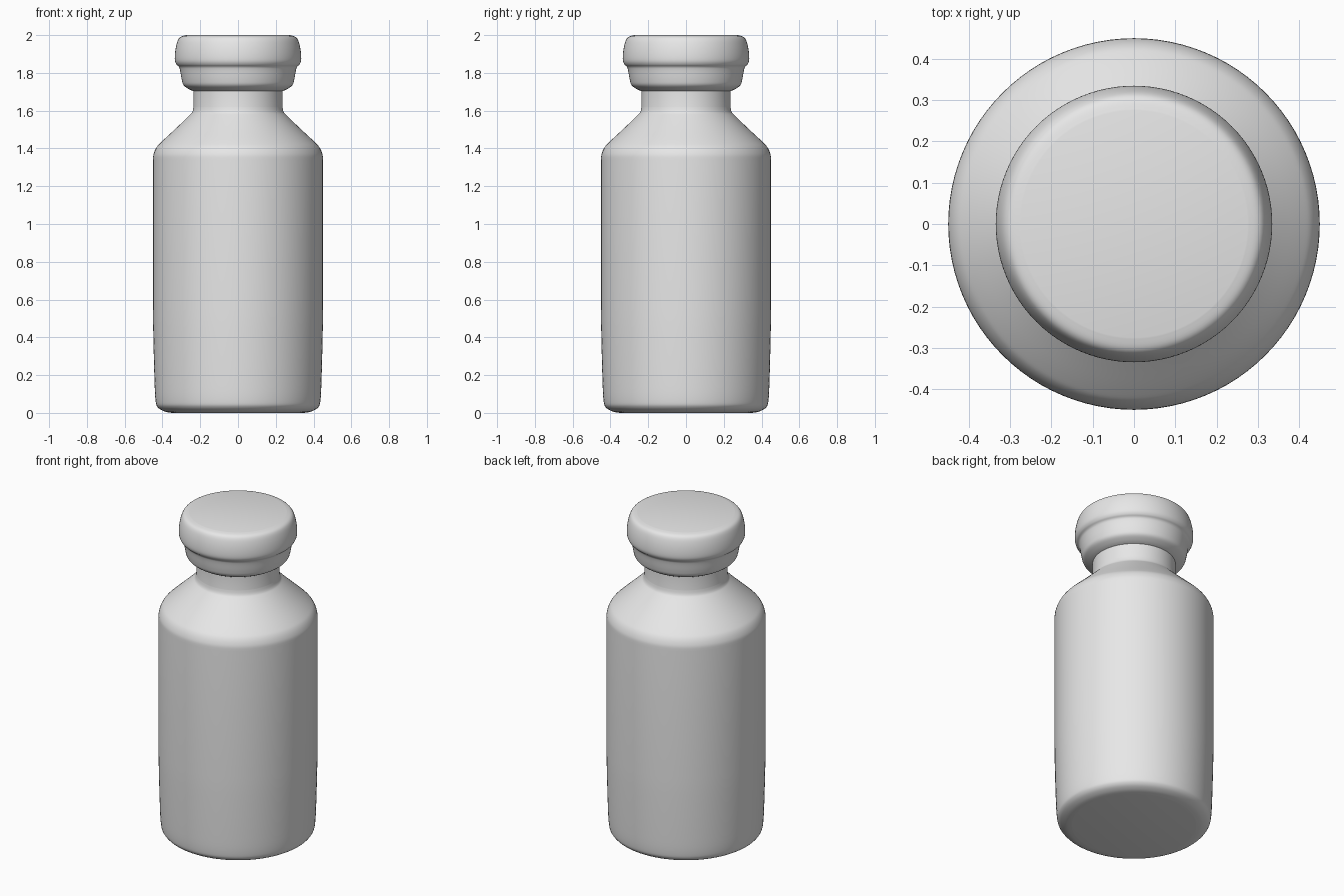
import bpy
import math

SEGMENTS = 96

cube = bpy.data.objects.get("Cube")
if cube:
    bpy.data.objects.remove(cube, do_unlink=True)

grey = bpy.data.materials.new("light_grey")
grey.use_nodes = True
grey.diffuse_color = (0.8, 0.8, 0.8, 1)
grey.node_tree.nodes["Principled BSDF"].inputs["Base Color"].default_value = grey.diffuse_color


def smooth_profile(points, steps=5):
    """Pass a Catmull-Rom curve through (radius, height) points."""
    padded = [points[0]] + points + [points[-1]]
    curve = []
    for a, b, c, d in zip(padded, padded[1:], padded[2:], padded[3:]):
        for i in range(steps):
            t = i / steps
            curve.append(tuple(
                0.5 * (2 * q + (r - p) * t + (2 * p - 5 * q + 4 * r - s) * t * t
                       + (3 * q - p - 3 * r + s) * t ** 3)
                for p, q, r, s in zip(a, b, c, d)))
    return curve + [points[-1]]


def lathe(name, profile):
    """Spin a profile around z and close both ends with flat discs."""
    verts = [(r * math.cos(math.tau * k / SEGMENTS), r * math.sin(math.tau * k / SEGMENTS), z)
             for r, z in profile for k in range(SEGMENTS)]
    faces = []
    for ring in range(len(profile) - 1):
        low, high = ring * SEGMENTS, (ring + 1) * SEGMENTS
        for k in range(SEGMENTS):
            n = (k + 1) % SEGMENTS
            faces.append((low + k, low + n, high + n, high + k))
    faces.append(tuple(reversed(range(SEGMENTS))))
    faces.append(tuple(range(len(verts) - SEGMENTS, len(verts))))
    mesh = bpy.data.meshes.new(name)
    mesh.from_pydata(verts, [], faces)
    mesh.materials.append(grey)
    obj = bpy.data.objects.new(name, mesh)
    bpy.context.collection.objects.link(obj)
    bpy.ops.object.select_all(action="DESELECT")
    obj.select_set(True)
    bpy.context.view_layer.objects.active = obj
    bpy.ops.object.shade_smooth_by_angle(angle=math.radians(40))
    return obj


# Bottle: rounded base, nearly straight wall, sloping shoulder and neck
base = smooth_profile([(0.35, 0), (0.39, 0.008), (0.425, 0.03), (0.437, 0.07),
                       (0.443, 0.2), (0.449, 0.45), (0.45, 0.6)])
shoulder = smooth_profile([(0.45, 1.34), (0.447, 1.37), (0.432, 1.405), (0.405, 1.435),
                           (0.33, 1.505), (0.26, 1.572), (0.242, 1.593), (0.235, 1.62)])
lathe("bottle", base + shoulder + [(0.235, 1.72)])

# Stopper: flared collar under a wider rounded cap
collar = smooth_profile([(0.22, 1.702), (0.235, 1.703), (0.262, 1.715), (0.288, 1.735),
                         (0.298, 1.765), (0.307, 1.815), (0.313, 1.832), (0.326, 1.845),
                         (0.334, 1.865), (0.334, 1.9), (0.328, 1.94), (0.317, 1.975),
                         (0.302, 1.992), (0.275, 2.0)])
lathe("stopper", collar)
